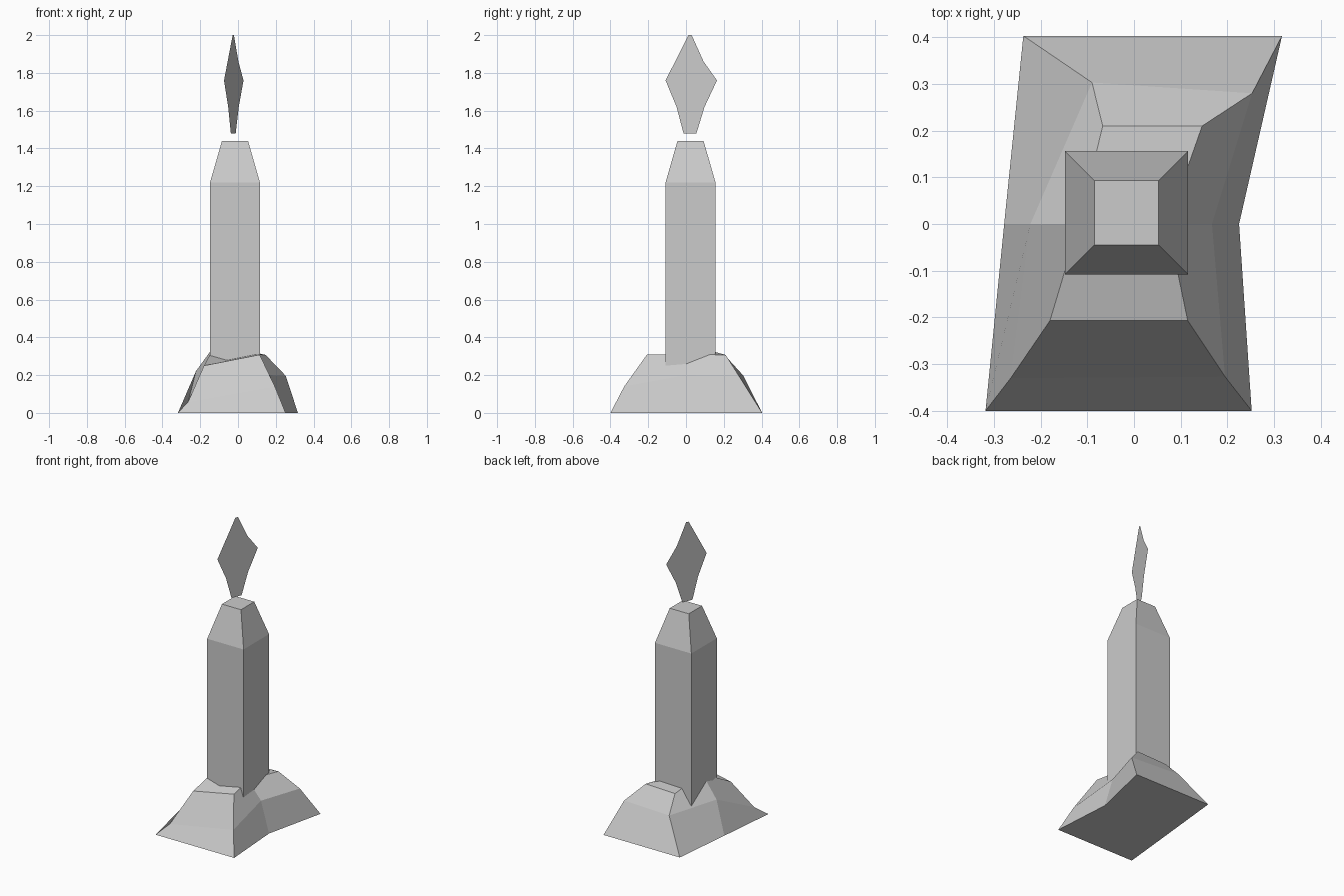
import bpy

if "Cube" in bpy.data.objects:
    bpy.data.objects.remove(bpy.data.objects["Cube"], do_unlink=True)

# Single plain material
grey = bpy.data.materials.new("plain_grey")
grey.use_nodes = True
colour = (0.6, 0.6, 0.6, 1)
grey.diffuse_color = colour
grey.node_tree.nodes["Principled BSDF"].inputs["Base Color"].default_value = colour


def make(name, verts, faces):
    mesh = bpy.data.meshes.new(name)
    mesh.from_pydata(verts, [], faces)
    mesh.materials.append(grey)
    mesh.update()
    obj = bpy.data.objects.new(name, mesh)
    bpy.context.collection.objects.link(obj)
    return obj


def walls(count, levels, flipped=()):
    """Quads joining stacked rings; flipped sides are split the other way."""
    faces = []
    for level in range(levels - 1):
        for i in range(count):
            j = (i + 1) % count
            a, b = level * count + i, level * count + j
            quad = [a, b, b + count, a + count]
            faces.append(quad[1:] + quad[:1] if i in flipped else quad)
    return faces


# Melted wax mound: rings run front left, front right, mid right,
# back right, back left, mid left
ground = [(-0.318, -0.4, 0), (0.252, -0.4, 0), (0.225, 0, 0),
          (0.317, 0.403, 0), (-0.237, 0.403, 0), (-0.278, 0, 0)]
middle = [(-0.264, -0.33, 0.058), (0.195, -0.327, 0.14), (0.167, 0, 0.2),
          (0.253, 0.28, 0.196), (-0.09, 0.303, 0.198), (-0.222, 0, 0.222)]
top = [(-0.18, -0.207, 0.25), (0.115, -0.207, 0.308), (0.072, 0, 0.31),
       (0.146, 0.21, 0.307), (-0.067, 0.21, 0.3), (-0.118, 0, 0.365)]
mound_faces = walls(6, 3, flipped=(5,))
mound_faces += [[5, 4, 3, 2, 1, 0], [12, 13, 14, 17], [17, 14, 15, 16]]
make("wax_mound", ground + middle + top, mound_faces)

# Square candle with a tapered top
cx, cy = -0.016, 0.024
candle = []
for z, half in ((0.2, 0.132), (1.22, 0.132), (1.44, 0.069)):
    for sx, sy in ((-1, -1), (1, -1), (1, 1), (-1, 1)):
        candle.append((cx + sx * half, cy + sy * half, z))
make("candle", candle, walls(4, 3) + [[3, 2, 1, 0], [8, 9, 10, 11]])

# Flat flame standing in a slanted upright plane
outline = [(-0.013, 1.48), (0.055, 1.48), (0.098, 1.62), (0.164, 1.76),
           (0.093, 1.86), (0.03, 2.0), (0.013, 2.0), (-0.108, 1.76),
           (-0.05, 1.62)]
flame = [(-0.074 + (y + 0.108) * 0.379, y, z) for y, z in outline]
make("flame", flame, [list(range(len(flame)))])
